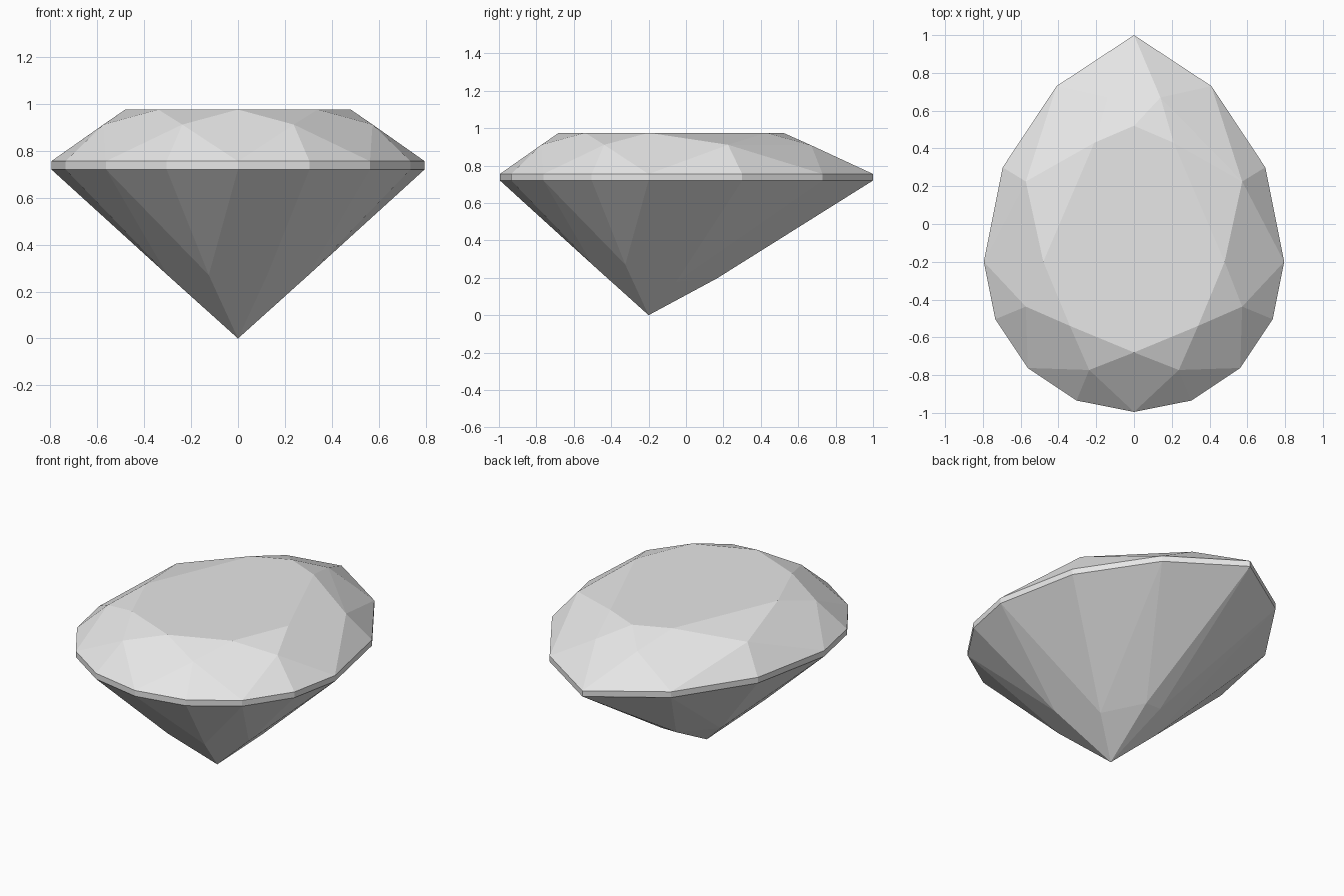
import bpy
import bmesh
from math import sin, cos, radians

cube = bpy.data.objects.get("Cube")
if cube:
    bpy.data.objects.remove(cube, do_unlink=True)

CENTRE_Y = -0.2
GIRDLE_LOW, GIRDLE_HIGH, TABLE_Z = 0.72, 0.755, 0.975


def front_arc(radius, angles, z):
    """Points of the round front end, on the +x side."""
    return [(radius * cos(radians(a)), CENTRE_Y - radius * sin(radians(a)), z)
            for a in angles]


# Pear-shaped girdle outline: round front, pointed back
outline = front_arc(0.795, (0, 22.5, 45, 67.5, 90), 0)
outline += [(0.695, 0.3, 0), (0.41, 0.73, 0), (0, 1, 0)]
points = [(x, y, z) for x, y, _ in outline for z in (GIRDLE_LOW, GIRDLE_HIGH)]

# Flat table on top
points += front_arc(0.48, (0, 45, 90), TABLE_Z)
points += [(0.21, 0.43, TABLE_Z), (0, 0.52, TABLE_Z)]

# Crown corners between table and girdle
points += front_arc(0.62, (22.5, 67.5), 0.911)
points += [(0.573, 0.225, 0.911), (0.14, 0.67, 0.908)]

# Pavilion corners and the bottom point
points += front_arc(0.325, (22.5, 67.5), 0.27)
points += [(0.197, -0.054, 0.177), (0.05, 0.166, 0.197), (0, CENTRE_Y, 0)]

# Mirror the half and wrap it in flat facets
bm = bmesh.new()
for x, y, z in points:
    bm.verts.new((x, y, z))
    if x > 0.001:
        bm.verts.new((-x, y, z))
bmesh.ops.convex_hull(bm, input=bm.verts)
bmesh.ops.dissolve_limit(bm, angle_limit=radians(1.5),
                         verts=bm.verts, edges=bm.edges)
bmesh.ops.recalc_face_normals(bm, faces=bm.faces)

mesh = bpy.data.meshes.new("pear_cut_gem")
bm.to_mesh(mesh)
bm.free()
gem = bpy.data.objects.new("pear_cut_gem", mesh)
bpy.context.collection.objects.link(gem)

# Pale grey stone
stone = bpy.data.materials.new("pale_grey")
stone.use_nodes = True
colour = (0.8, 0.8, 0.8, 1)
stone.diffuse_color = colour
stone.node_tree.nodes["Principled BSDF"].inputs["Base Color"].default_value = colour
mesh.materials.append(stone)
